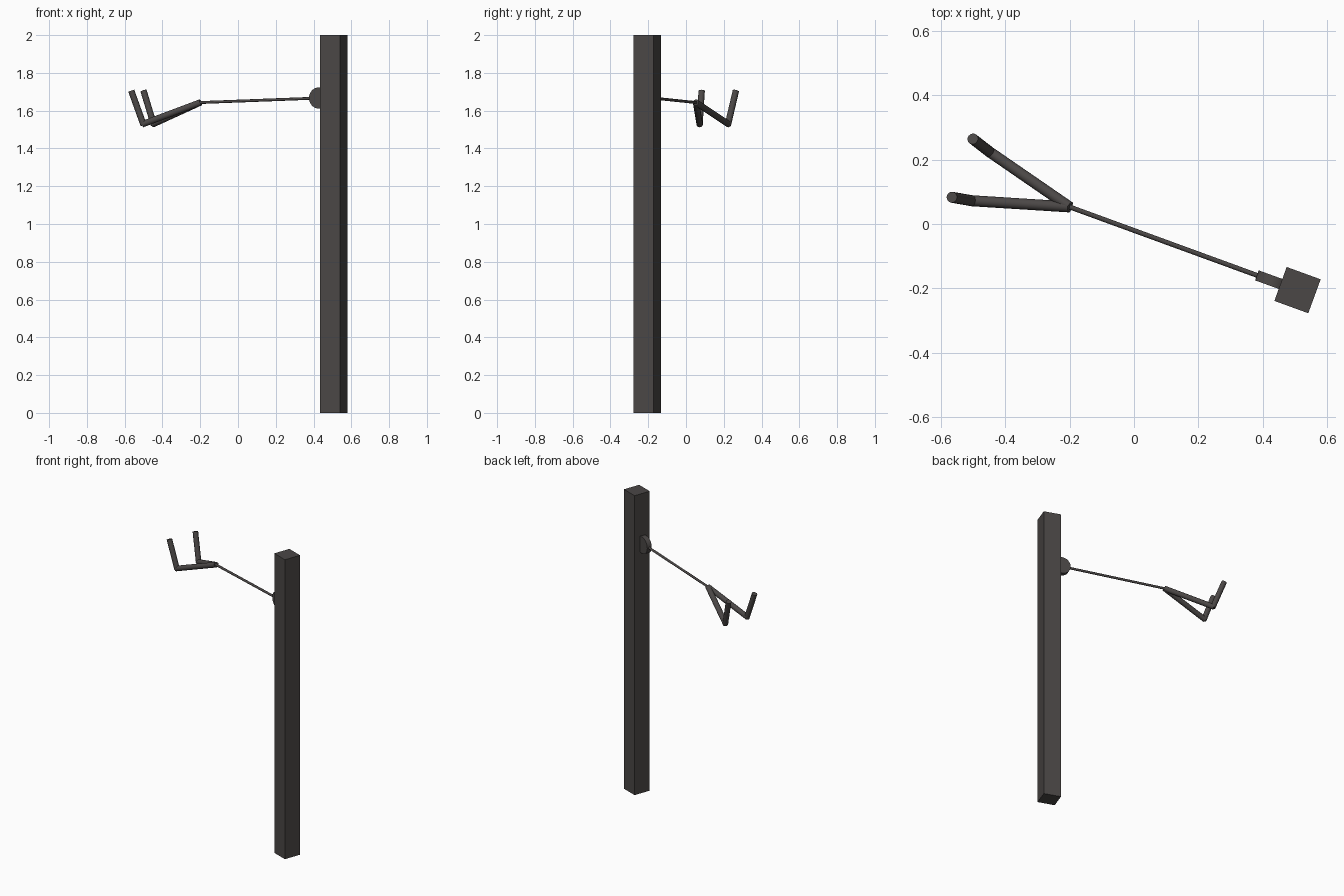
import bpy
import math
from mathutils import Vector

cube = bpy.data.objects.get("Cube")
if cube:
    bpy.data.objects.remove(cube, do_unlink=True)

iron = bpy.data.materials.new("dark_iron")
iron.use_nodes = True
colour = (0.07, 0.063, 0.061, 1)
iron.diffuse_color = colour
iron.node_tree.nodes["Principled BSDF"].inputs["Base Color"].default_value = colour


def finish(name, smooth=False):
    ob = bpy.context.object
    ob.name = name
    ob.data.materials.append(iron)
    if smooth:
        bpy.ops.object.shade_smooth_by_angle(angle=math.radians(35))
    return ob


def bar(name, start, end, radius, sides=16, extend=0.0):
    """Round bar between two points, optionally run past the end."""
    start, end = Vector(start), Vector(end)
    axis = (end - start).normalized()
    end = end + axis * extend
    bpy.ops.mesh.primitive_cylinder_add(
        vertices=sides, radius=radius, depth=(end - start).length,
        location=(start + end) / 2,
        rotation=axis.to_track_quat('Z', 'Y').to_euler())
    return finish(name, True)


TURN = math.radians(-20)
POST = Vector((0.507, -0.205, 0))
OUT = Vector((-math.cos(TURN), -math.sin(TURN), 0))   # from post towards hook
SIDE = Vector((-OUT.y, OUT.x, 0))

# Square post
bpy.ops.mesh.primitive_cube_add(size=1, location=POST + Vector((0, 0, 1)),
                                rotation=(0, 0, TURN))
bpy.context.object.scale = (0.112, 0.112, 2)
finish("post")

# Upright round lug, partly sunk into the post
lug = POST + OUT * 0.078 + Vector((0, 0, 1.667))
bar("lug", lug - SIDE * 0.0165, lug + SIDE * 0.0165, 0.056, 32)

# Thin arm from the lug to the fork
fork = Vector((-0.2, 0.053, 1.643))
bar("arm", lug, fork, 0.0075, 12)

# Two prongs, each with an upturned tip
prongs = {
    "back": ((-0.447, 0.223, 1.53), (-0.5, 0.264, 1.705)),
    "front": ((-0.502, 0.072, 1.53), (-0.565, 0.083, 1.705)),
}
for label, (elbow, tip) in prongs.items():
    bar(label + "_prong", fork, elbow, 0.017, extend=0.006)
    base = Vector(elbow) - (Vector(tip) - Vector(elbow)).normalized() * 0.006
    bar(label + "_tip", base, tip, 0.017)
